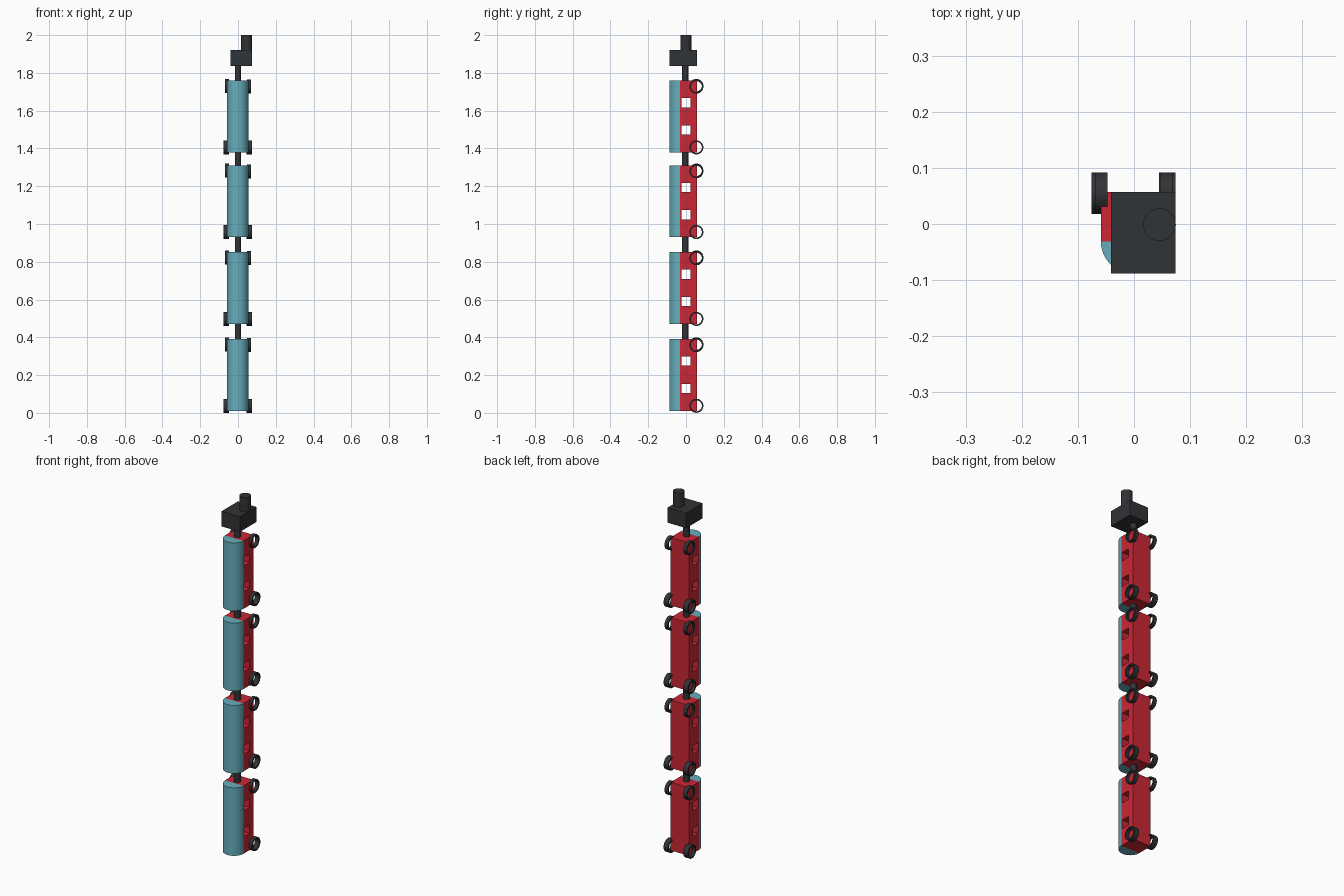
import bpy, bmesh
from math import pi, sin, cos, radians

if "Cube" in bpy.data.objects:
    bpy.data.objects.remove(bpy.data.objects["Cube"])


def material(name, rgb):
    m = bpy.data.materials.new(name)
    m.diffuse_color = (*rgb, 1)
    m.use_nodes = True
    m.node_tree.nodes["Principled BSDF"].inputs["Base Color"].default_value = m.diffuse_color
    return m


RED = material("red", (0.60, 0.02, 0.035))
BLUE = material("blue", (0.13, 0.42, 0.50))
DARK = material("dark", (0.03, 0.033, 0.037))


def rect(x0, x1, y0, y1):
    return [(x0, y0), (x1, y0), (x1, y1), (x0, y1)]


def arc(r, start=0.0, sweep=2 * pi, n=48):
    count = n if sweep >= 2 * pi else n + 1
    return [(r * cos(start + sweep * i / n), r * sin(start + sweep * i / n))
            for i in range(count)]


def prism(name, outlines, depth, loc, mat, axis='Z'):
    """Extrude outlines (inner ones become holes) along an axis, centred on loc.
    For axis X the outline is given as (y, z)."""
    cu = bpy.data.curves.new(name, 'CURVE')
    cu.dimensions = '2D'
    cu.fill_mode = 'BOTH'
    cu.extrude = depth / 2
    for pts in outlines:
        s = cu.splines.new('POLY')
        s.points.add(len(pts) - 1)
        for p, (a, b) in zip(s.points, pts):
            p.co = (a, b, 0, 1)
        s.use_cyclic_u = True
    ob = bpy.data.objects.new(name, cu)
    bpy.context.collection.objects.link(ob)
    ob.location = loc
    if axis == 'X':
        ob.rotation_euler = (pi / 2, 0, pi / 2)
    bpy.ops.object.select_all(action='DESELECT')
    ob.select_set(True)
    bpy.context.view_layer.objects.active = ob
    bpy.ops.object.convert(target='MESH')
    ob = bpy.context.view_layer.objects.active
    # weld caps to walls
    bm = bmesh.new()
    bm.from_mesh(ob.data)
    bmesh.ops.remove_doubles(bm, verts=bm.verts, dist=1e-5)
    bmesh.ops.recalc_face_normals(bm, faces=bm.faces)
    bm.to_mesh(ob.data)
    bm.free()
    ob.data.materials.clear()
    ob.data.materials.append(mat)
    bpy.ops.object.shade_smooth_by_angle(angle=radians(30))
    return ob


LENGTH = 0.38
CX = -0.002
bottoms = [0.011, 0.471, 0.931, 1.379]

for i, z in enumerate(bottoms, 1):
    # carriage body with two windows cut right through
    windows = [rect(-0.024, 0.024, c - 0.024, c + 0.024) for c in (0.118, 0.263)]
    prism(f"carriage_body_{i}", [rect(-0.031, 0.057, 0, LENGTH)] + windows,
          0.114, (CX, 0, z), RED, 'X')
    # half-round roof
    prism(f"carriage_roof_{i}", [arc(0.057, pi, pi)], LENGTH,
          (CX, -0.031, z + LENGTH / 2), BLUE)
    # hollow wheels: wide pair at one end, narrow pair at the other
    for side, sx in (("left", -1), ("right", 1)):
        ring = [arc(0.037), arc(0.029)]
        prism(f"{side}_wide_wheel_{i}", ring, 0.029,
              (sx * 0.0605 - 0.001, 0.055, z + 0.0265), DARK, 'X')
        prism(f"{side}_narrow_wheel_{i}", ring, 0.021,
              (sx * 0.058, 0.055, z + 0.350 - sx * 0.002), DARK, 'X')
    # coupling rod up to the next vehicle
    top = bottoms[i] if i < len(bottoms) else 1.836
    z0, z1 = z + LENGTH - 0.005, top + 0.005
    prism(f"coupling_{i}", [arc(0.017, n=32)], z1 - z0,
          (0, -0.005, (z0 + z1) / 2), DARK)

# engine block and chimney
prism("engine_block", [rect(-0.041, 0.074, -0.088, 0.057)], 0.084,
      (0, 0, 1.878), DARK)
prism("chimney", [arc(0.029)], 0.085, (0.0455, -0.001, 1.9575), DARK)
